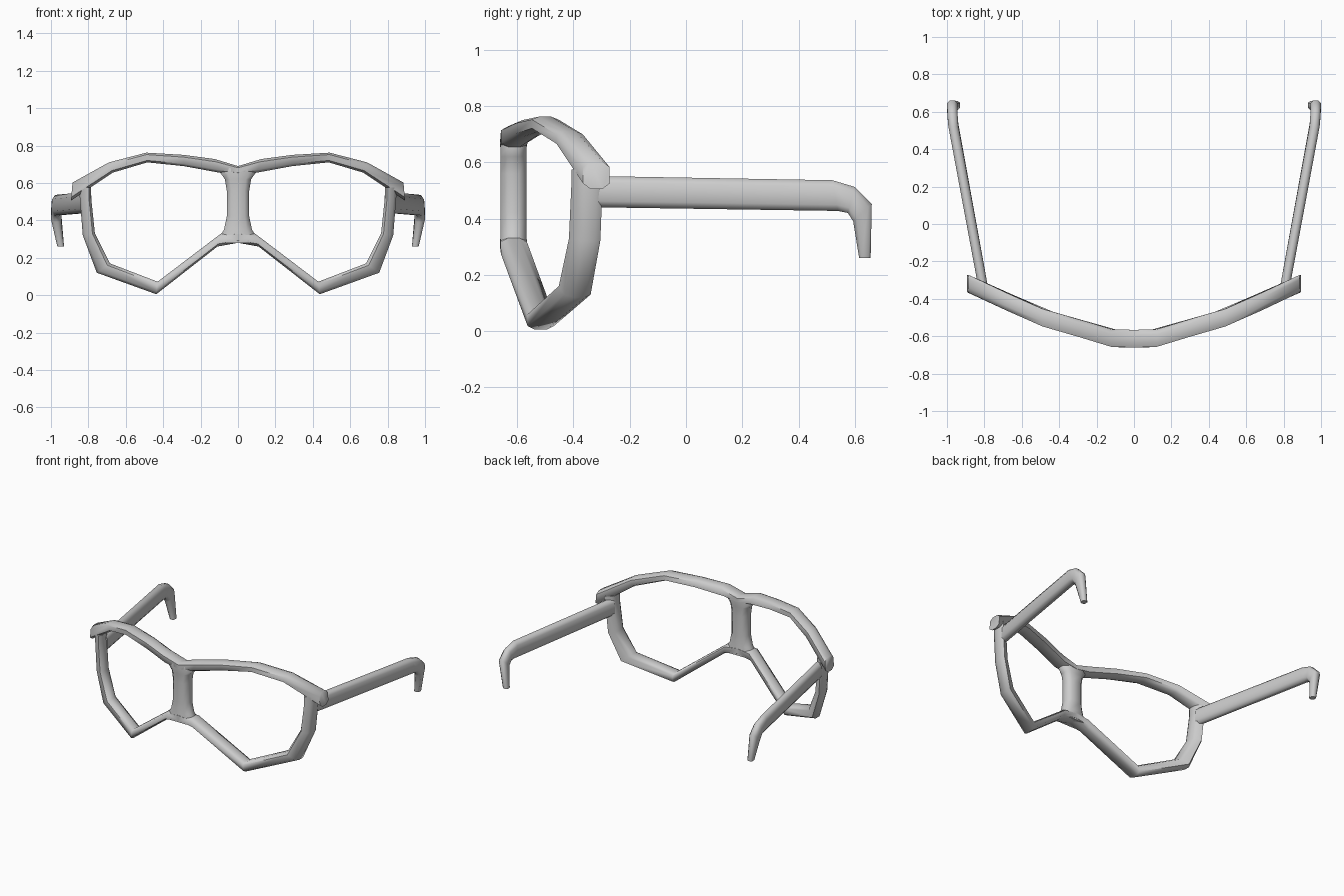
import bpy, bmesh
from mathutils import Vector

if "Cube" in bpy.data.objects:
    bpy.data.objects.remove(bpy.data.objects["Cube"])

grey = bpy.data.materials.new("frame_grey")
grey.diffuse_color = (0.6, 0.6, 0.6, 1)
grey.use_nodes = True
grey.node_tree.nodes["Principled BSDF"].inputs["Base Color"].default_value = grey.diffuse_color

# Rounded cross-section shared by every tube
SECTION = [(1, -.45), (1, .45), (.6, 1), (-.6, 1), (-1, .45), (-1, -.45), (-.6, -1), (.6, -1)]


def wrap_y(x):
    """Centre depth of the curved front at a given x."""
    pts = [(0, -.613), (.11, -.611), (.49, -.5), (.89, -.318), (1, -.27)]
    x = abs(x)
    for (x0, y0), (x1, y1) in zip(pts, pts[1:]):
        if x <= x1:
            return y0 + (y1 - y0) * (x - x0) / (x1 - x0)
    return pts[-1][1]


def tube(name, stations):
    """Skin a tube through stations of (centre, half axis a, half axis b)."""
    bm = bmesh.new()
    rings = [[bm.verts.new(Vector(c) + Vector(a) * u + Vector(b) * v) for u, v in SECTION]
             for c, a, b in stations]
    n = len(SECTION)
    for r, s in zip(rings, rings[1:]):
        for i in range(n):
            bm.faces.new((r[i], r[(i + 1) % n], s[(i + 1) % n], s[i]))
    bm.faces.new(rings[0])
    bm.faces.new(rings[-1][::-1])
    bmesh.ops.recalc_face_normals(bm, faces=bm.faces)
    mesh = bpy.data.meshes.new(name)
    bm.to_mesh(mesh)
    bm.free()
    mesh.materials.append(grey)
    obj = bpy.data.objects.new(name, mesh)
    bpy.context.collection.objects.link(obj)
    bpy.ops.object.select_all(action='DESELECT')
    obj.select_set(True)
    bpy.context.view_layer.objects.active = obj
    bpy.ops.object.shade_smooth_by_angle(angle=1.05)
    return obj


def front_station(outer, inner, depth=.047):
    """Station on the curved front from outer and inner edge points (x, z)."""
    cx, cz = (outer[0] + inner[0]) / 2, (outer[1] + inner[1]) / 2
    a = ((outer[0] - inner[0]) / 2, 0, (outer[1] - inner[1]) / 2)
    slope = (wrap_y(cx + .03) - wrap_y(cx - .03)) / .06 if cx > .05 else 0
    return (cx, wrap_y(cx), cz), (a[0], a[0] * slope, a[2]), (0, depth, 0)


def mirror(obj):
    obj.modifiers.new("mirror", 'MIRROR').use_axis[0] = True


def mirrored_path(half):
    """Repeat a half path (starting at x = 0) on the other side."""
    flip = [((-o[0], o[1]), (-i[0], i[1])) for o, i in half[:0:-1]]
    return flip + half


# Brow bar across the top
brow = [((0, .69), (0, .645)), ((.125, .728), (.1, .655)), ((.29, .75), (.29, .69)),
        ((.49, .762), (.485, .71)), ((.69, .71), (.67, .655)), ((.885, .602), (.893, .505))]
stations = []
for o, i in mirrored_path(brow):
    c, a, b = front_station(o, i)
    stations.append((c, (a[0], 0, a[2]), b))
tube("brow_bar", stations)

# Lower rims, from under the brow bar round to the nose
rim = [((.848, .575), (.785, .575)), ((.846, .52), (.785, .52)), ((.83, .32), (.765, .33)),
       ((.755, .12), (.685, .17)), ((.437, .005), (.43, .072)),
       ((.11, .26), (.09, .33)), ((.0, .28), (.0, .34))]
mirror(tube("lower_rim", [front_station(o, i) for o, i in rim]))

# Nose bridge, flared at both ends
tube("nose_bridge", [((0, -.613, z), (w, 0, 0), (0, .046, 0)) for z, w in
                     ((.28, .10), (.32, .095), (.35, .075), (.42, .06),
                      (.56, .06), (.62, .07), (.655, .095), (.68, .08))])

# Temple arms with hooked ends: centre x, half width, outer (y, z), inner (y, z)
arm = [(.808, .026, (-.33, .551), (-.33, .44)), (.966, .027, (.52, .536), (.54, .427)),
       (.971, .027, (.60, .512), (.575, .42)), (.972, .027, (.66, .452), (.594, .39)),
       (.948, .018, (.656, .26), (.615, .26))]
mirror(tube("temple_arm", [((x, (o[0] + i[0]) / 2, (o[1] + i[1]) / 2),
                            (0, (o[0] - i[0]) / 2, (o[1] - i[1]) / 2), (w, 0, 0))
                           for x, w, o, i in arm]))
